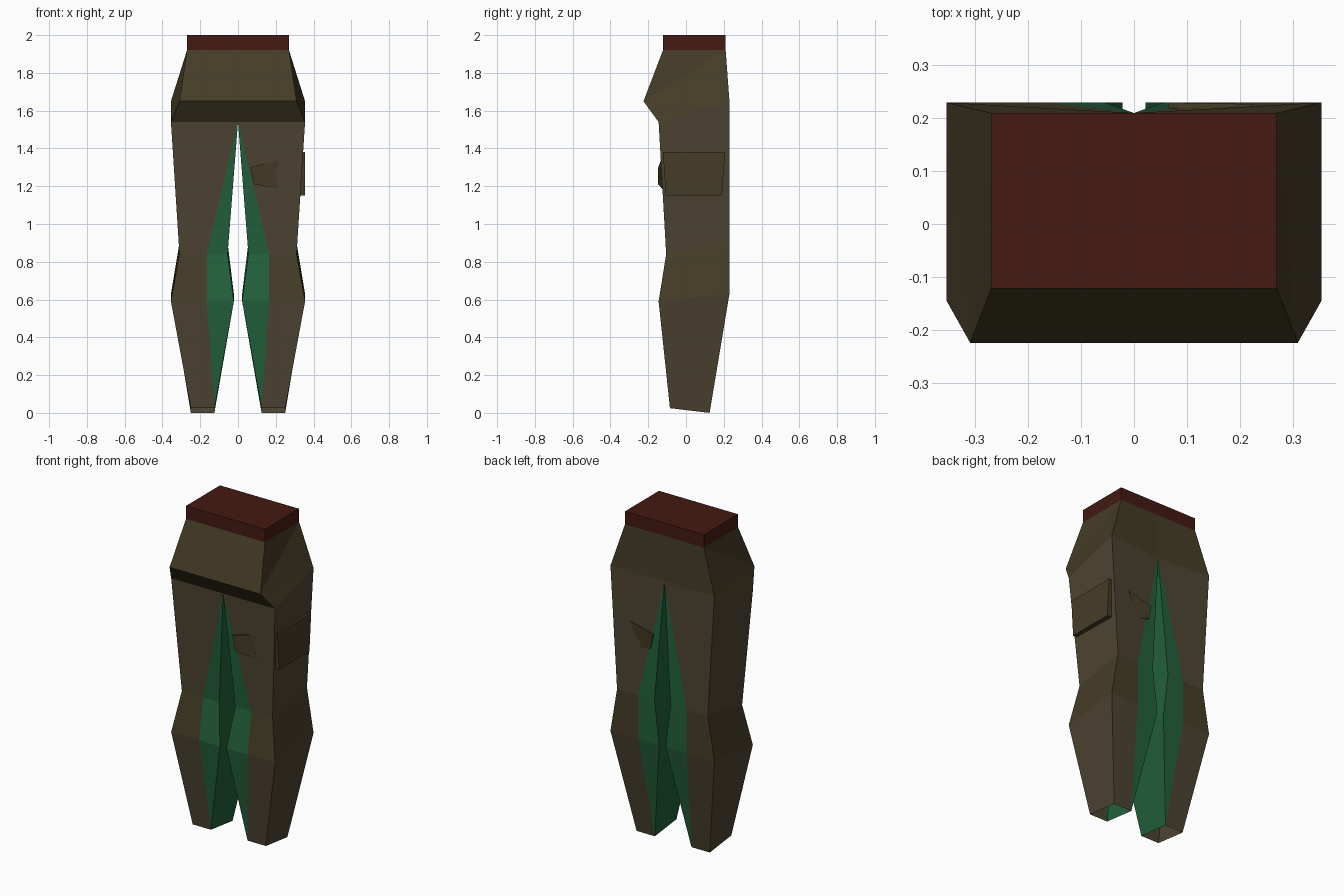
import bpy, bmesh

if "Cube" in bpy.data.objects:
    bpy.data.objects.remove(bpy.data.objects["Cube"])


def material(name, rgb):
    m = bpy.data.materials.new(name)
    m.diffuse_color = (*rgb, 1)
    m.use_nodes = True
    m.node_tree.nodes["Principled BSDF"].inputs["Base Color"].default_value = m.diffuse_color
    return m


TAUPE = material("taupe cloth", (0.075, 0.058, 0.032))
OLIVE = material("olive cloth", (0.060, 0.046, 0.020))
GREEN = material("green cloth", (0.016, 0.118, 0.045))
RED = material("red cloth", (0.058, 0.010, 0.006))


def build(name, points, faces, mats, mirror=False):
    """faces: (point indices, material index); repeated points collapse."""
    bm = bmesh.new()
    verts = [bm.verts.new(p) for p in points]
    for ids, mat in faces:
        f = bm.faces.new([verts[i] for i in ids])
        f.material_index = mat
    bmesh.ops.recalc_face_normals(bm, faces=bm.faces)
    me = bpy.data.meshes.new(name)
    bm.to_mesh(me)
    bm.free()
    for m in mats:
        me.materials.append(m)
    ob = bpy.data.objects.new(name, me)
    bpy.context.collection.objects.link(ob)
    if mirror:
        ob.modifiers.new("Mirror", 'MIRROR').use_clip = True
    return ob


def prism(name, near, far, mat):
    """Solid bridging two matching outlines."""
    n = len(near)
    faces = [(tuple(range(n)), 0), (tuple(range(2 * n - 1, n - 1, -1)), 0)]
    faces += [((i, n + i, n + (i + 1) % n, (i + 1) % n), 0) for i in range(n)]
    return build(name, near + far, faces, [mat])


# Waistband
rect = [(-0.27, -0.122), (0.27, -0.122), (0.27, 0.21), (-0.27, 0.21)]
prism("waistband", [(x, y, 1.92) for x, y in rect], [(x, y, 2.0) for x, y in rect], RED)

# Hips: overhanging front, sloping sides, flat back
hip = [(0, -0.122, 1.92), (0.27, -0.122, 1.92), (0.27, 0.21, 1.92), (0, 0.21, 1.92),
       (0, -0.225, 1.65), (0.31, -0.225, 1.65),
       (0, -0.145, 1.54), (0.355, -0.145, 1.54),
       (0.355, 0.23, 1.65), (0, 0.21, 1.64)]
build("hips", hip,
      [((0, 1, 5, 4), 0), ((4, 5, 7, 6), 0), ((1, 2, 5), 0),
       ((5, 2, 8), 0), ((5, 8, 7), 0), ((2, 3, 9, 8), 0)], [OLIVE], mirror=True)

# Legs: rings of outer, stripe and inner points, front then back, open at the hem
# (x outer, x stripe, x inner, y front, z front, y back, z back)
rows = [(0.355, 0, 0, -0.145, 1.54, 0.23, 1.65),
        (0.31, 0.165, 0.055, -0.105, 0.84, 0.23, 0.90),
        (0.355, 0.165, 0.022, -0.145, 0.59, 0.23, 0.63),
        (0.25, 0.125, 0.125, -0.085, 0.025, 0.125, 0.0)]
points, rings = [], []
for r, (xo, xs, xi, yf, zf, yb, zb) in enumerate(rows):
    ring = [(xo, yf, zf), (xs, yf, zf), (xi, yf, zf), (xi, yb, zb), (xs, yb, zb), (xo, yb, zb)]
    if r == 0:
        ring[3] = ring[4] = (0, 0.21, 1.64)
    ids = []
    for p in ring:
        if p not in points:
            points.append(p)
        ids.append(points.index(p))
    rings.append(ids)
faces = []
for r, (a, b) in enumerate(zip(rings, rings[1:])):
    for i in range(6):
        j = (i + 1) % 6
        quad = tuple(dict.fromkeys((a[i], a[j], b[j], b[i])))
        faces.append((quad, 2 if i in (1, 2, 3) else int(r == 1)))
build("legs", points, faces, [TAUPE, OLIVE, GREEN], mirror=True)

# Cargo pocket on the right thigh
side = [(-0.122, 1.38), (0.207, 1.38), (0.19, 1.15), (-0.107, 1.15)]
prism("side_pocket", [(0.325, y, z) for y, z in side], [(0.355, y, z) for y, z in side], OLIVE)

# Notched thigh strap passing through the right leg
strap = [(0.065, 1.30), (0.225, 1.34), (0.195, 1.26), (0.215, 1.185), (0.085, 1.21)]
front = [-0.147, -0.132, -0.130, -0.125, -0.147]
back = [0.230, 0.227, 0.222, 0.215, 0.230]
prism("thigh_strap", [(x, y, z) for (x, z), y in zip(strap, front)],
      [(x, y, z) for (x, z), y in zip(strap, back)], OLIVE)
